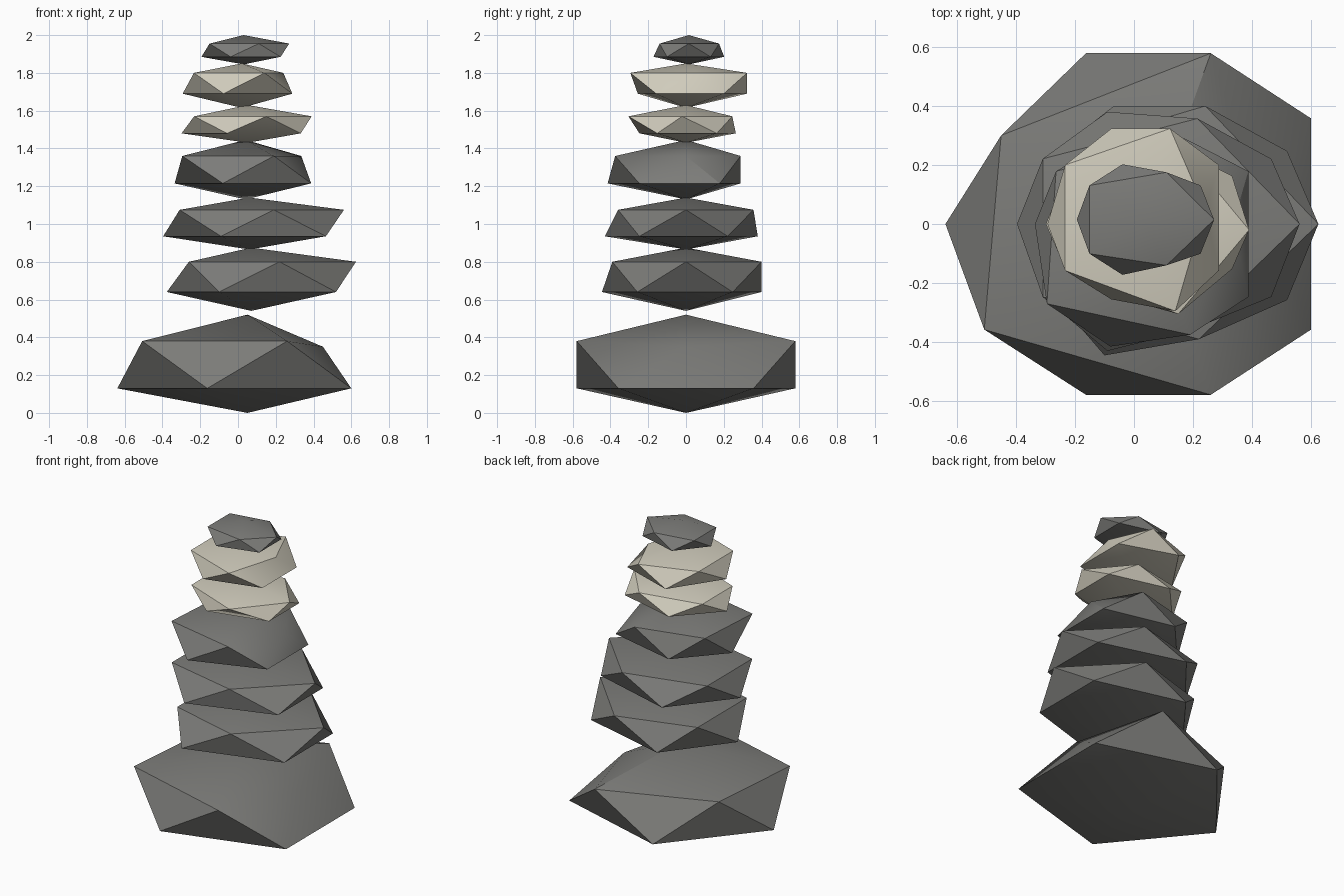
import bpy, bmesh, math

if "Cube" in bpy.data.objects:
    bpy.data.objects.remove(bpy.data.objects["Cube"])


def material(name, rgb):
    m = bpy.data.materials.new(name)
    m.diffuse_color = (*rgb, 1)
    m.use_nodes = True
    m.node_tree.nodes["Principled BSDF"].inputs["Base Color"].default_value = m.diffuse_color
    return m


DARK = material("dark_stone", (0.2, 0.2, 0.19))
PALE = material("pale_stone", (0.64, 0.61, 0.51))


# A stone is an icosahedron squashed to four levels, with separate reach
# to left, right, front and back; chips move single corners.
# Corners: 1-5 lower ring, 6-10 upper ring.
def stone(name, mat, levels, centre, reach, chips):
    left, right, front, back = reach
    bm = bmesh.new()
    bmesh.ops.create_icosphere(bm, subdivisions=1, radius=1)
    bm.verts.ensure_lookup_table()
    for v in bm.verts:
        x, y, z = v.co
        level = 0 if z < -0.9 else 1 if z < 0 else 2 if z < 0.9 else 3
        v.co = (centre[0] + x * (left if x < 0 else right),
                centre[1] + y * (front if y < 0 else back),
                levels[level])
    for i, spot in chips.items():
        for axis, value in enumerate(spot):
            bm.verts[i].co[axis] = value
    me = bpy.data.meshes.new(name)
    bm.to_mesh(me)
    bm.free()
    me.materials.append(mat)
    ob = bpy.data.objects.new(name, me)
    bpy.context.collection.objects.link(ob)
    bpy.context.view_layer.objects.active = ob
    ob.select_set(True)
    bpy.ops.object.shade_smooth_by_angle(angle=math.radians(30))
    ob.select_set(False)


# Wide base stone
stone("base_stone", DARK, (0, 0.13, 0.38, 0.52), (0.05, 0),
      (0.77, 0.76, 0.68, 0.68),
      {10: (0.45, 0, 0.35), 8: (-0.45, 0.30)})

# Dark middle stones
stone("second_stone", DARK, (0.54, 0.64, 0.80, 0.875), (0.07, 0),
      (0.50, 0.62, 0.49, 0.47),
      {2: (-0.10, -0.445), 6: (0.22, -0.39), 7: (-0.26, -0.26), 8: (-0.26, 0.25)})
stone("third_stone", DARK, (0.865, 0.935, 1.075, 1.14), (0.06, 0),
      (0.51, 0.56, 0.47, 0.42),
      {2: (-0.09, -0.43), 6: (0.19, -0.36), 4: (-0.09, 0.38)})
stone("fourth_stone", DARK, (1.13, 1.215, 1.36, 1.445), (0.04, 0),
      (0.42, 0.48, 0.47, 0.34),
      {2: (-0.08, -0.415), 6: (0.19, -0.375), 7: (-0.295, -0.27), 10: (0.335, 0)})

# Pale upper stones
stone("fifth_stone", PALE, (1.43, 1.48, 1.57, 1.63), (0.05, 0),
      (0.39, 0.39, 0.29, 0.31),
      {6: (0.15, -0.305), 10: (0.39, -0.02), 9: (0.17, 0.245)})
stone("sixth_stone", PALE, (1.615, 1.69, 1.80, 1.85), (0.02, 0),
      (0.35, 0.37, 0.30, 0.38),
      {6: (0.14, -0.295), 10: (0.24, 0.05)})

# Small cap stone
stone("top_stone", DARK, (1.845, 1.885, 1.955, 2.0), (0.03, 0.015),
      (0.25, 0.27, 0.22, 0.22),
      {6: (0.11, -0.14), 9: (0.11, 0.175)})
